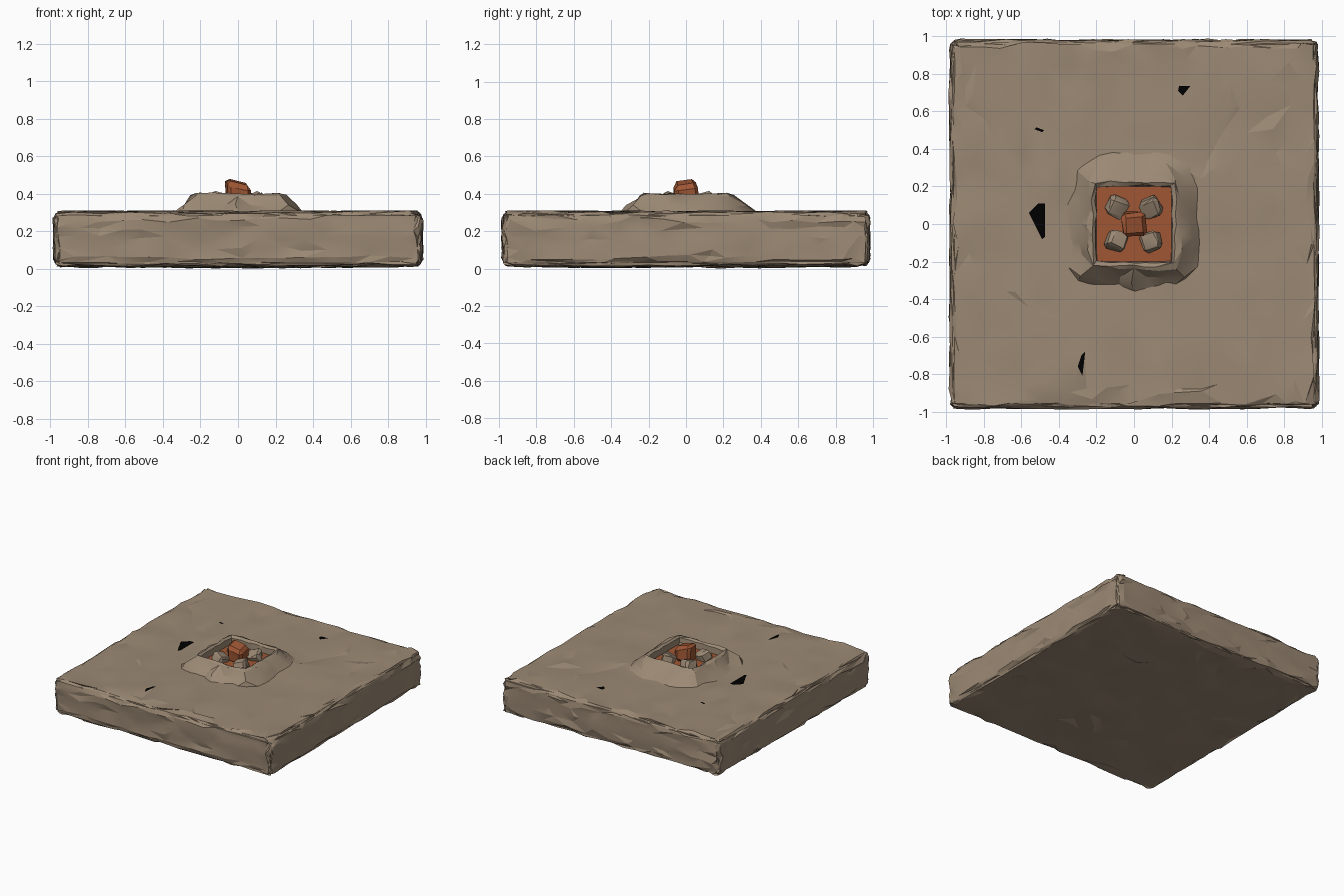
import bpy, bmesh, math, random
from mathutils import Vector, Euler

if "Cube" in bpy.data.objects:
    bpy.data.objects.remove(bpy.data.objects["Cube"])
random.seed(7)
R = random.uniform


def mat(name, col):
    m = bpy.data.materials.new(name)
    m.diffuse_color = (*col, 1)
    m.use_nodes = True
    m.node_tree.nodes["Principled BSDF"].inputs["Base Color"].default_value = m.diffuse_color
    return m


stone = mat("tan_stone", (0.33, 0.25, 0.175))
rust = mat("rust_orange", (0.35, 0.095, 0.035))
dark = mat("dark_gap", (0.0, 0.0, 0.0))


def finish(bm, name, mats, angle=None):
    bmesh.ops.recalc_face_normals(bm, faces=bm.faces)
    me = bpy.data.meshes.new(name)
    bm.to_mesh(me)
    bm.free()
    ob = bpy.data.objects.new(name, me)
    bpy.context.collection.objects.link(ob)
    for m in mats:
        me.materials.append(m)
    if angle:
        bpy.ops.object.select_all(action='DESELECT')
        ob.select_set(True)
        bpy.context.view_layer.objects.active = ob
        bpy.ops.object.shade_smooth_by_angle(angle=math.radians(angle))
    return ob


# Rough stone slab: a sliced box with rounded, chipped edges
H, Z0, Z1, RAD = 0.98, 0.015, 0.303, 0.045
bm = bmesh.new()
bmesh.ops.create_cube(bm, size=1)
for v in bm.verts:
    v.co = Vector((v.co.x * 2 * H, v.co.y * 2 * H, Z0 if v.co.z < 0 else Z1))
cuts = [-0.96, -0.93] + [-0.84 + i * 0.12 for i in range(15)] + [0.93, 0.96]
zc = [Z0 + 0.015, Z0 + RAD, 0.11, 0.165, 0.215, Z1 - RAD, Z1 - 0.015]
for axis, vals in ((0, cuts), (1, cuts), (2, zc)):
    n = Vector((0, 0, 0))
    n[axis] = 1
    for c in vals:
        bmesh.ops.bisect_plane(bm, geom=bm.verts[:] + bm.edges[:] + bm.faces[:],
                               plane_co=n * c, plane_no=n)
lo = Vector((-H + RAD, -H + RAD, Z0 + RAD))
hi = Vector((H - RAD, H - RAD, Z1 - RAD))
for v in bm.verts:
    inner = Vector([min(max(v.co[i], lo[i]), hi[i]) for i in range(3)])
    d = (v.co - inner).normalized()
    for i in range(3):                       # slide along the surface
        if abs(d[i]) < 0.01:
            inner[i] += R(-0.04, 0.04) if i < 2 else R(-0.015, 0.015)
    v.co = inner + d * (RAD + R(-0.009, 0.009))
    if d.z < -0.9:                           # underside sags to the ground
        v.co.z -= 0.008 * max(0, 1 - v.co.xy.length)
    v.co.z = max(v.co.z, 0)
bmesh.ops.triangulate(bm, faces=bm.faces[:])
finish(bm, "stone_slab", [stone], 14)


# Central mound with a square pit
def ring(bm, r, z, power, jit, n=24):
    out = []
    for i in range(n):
        a = 2 * math.pi * (i + 0.0) / n
        c, s = math.cos(a), math.sin(a)
        k = r / (abs(c) ** power + abs(s) ** power) ** (1 / power)
        x, y = k * c + R(-jit, jit), k * s + R(-jit, jit)
        if s > 0.75:
            y += (r - 0.24) * 0.4 if r > 0.24 else 0
        out.append(bm.verts.new((x, y, z + R(-jit, jit) * 0.5)))
    return out


bm = bmesh.new()
rings = [ring(bm, *p) for p in ((0.36, 0.285, 4, 0.02), (0.30, 0.335, 6, 0.02),
                                (0.245, 0.39, 12, 0.012), (0.222, 0.402, 16, 0.008),
                                (0.203, 0.39, 30, 0.006), (0.200, 0.325, 30, 0.0))]
for a, b in zip(rings, rings[1:]):
    for i in range(len(a)):
        j = (i + 1) % len(a)
        bm.faces.new((a[i], a[j], b[j], b[i]))
bmesh.ops.triangulate(bm, faces=bm.faces[:])
finish(bm, "pit_rim", [stone], 20)

# Rust coloured pit floor
bm = bmesh.new()
bmesh.ops.create_cube(bm, size=1)
for v in bm.verts:
    v.co = Vector((v.co.x * 0.40, v.co.y * 0.40, 0.32 + v.co.z * 0.04))
finish(bm, "pit_floor", [rust])


def rock(name, m, loc, size, rot, jit):
    bm = bmesh.new()
    bmesh.ops.create_cube(bm, size=1)
    bmesh.ops.bevel(bm, geom=bm.edges[:], offset=0.16, segments=1, affect='EDGES')
    e = Euler(rot)
    for v in bm.verts:
        p = Vector([v.co[i] * size[i] + R(-jit, jit) for i in range(3)])
        p.rotate(e)
        v.co = p + Vector(loc)
    bmesh.ops.triangulate(bm, faces=bm.faces[:])
    return finish(bm, name, [m], 25)


# Four small stones leaning around the centre lump
for i, (sx, sy) in enumerate(((1, 1), (-1, 1), (-1, -1), (1, -1))):
    rock(f"pit_stone_{i + 1}", stone, (0.09 * sx, 0.09 * sy, 0.36), (0.10, 0.10, 0.07),
         (0.25 * sy, -0.25 * sx, 0.35 * sx), 0.006)

# Rust lump in the middle, with a sloping top
lump = rock("centre_lump", rust, (0, 0, 0.395), (0.125, 0.125, 0.12), (0.1, 0.0, 0.1), 0.004)
for v in lump.data.vertices:
    if v.co.z > 0.41:
        v.co.z += 0.018 - 0.28 * (v.co.x + 0.01) - 0.35 * max(0, abs(v.co.y) - 0.015)

# Dark gaps where chips are missing from the top
gaps = [((-0.56, 0.06), (-0.49, -0.08), (-0.475, -0.07), (-0.475, 0.11), (-0.51, 0.11)),
        ((0.235, 0.71), (0.26, 0.685), (0.30, 0.735), (0.24, 0.735)),
        ((-0.30, -0.76), (-0.275, -0.81), (-0.26, -0.68), (-0.28, -0.70)),
        ((-0.53, 0.505), (-0.49, 0.49), (-0.48, 0.50), (-0.52, 0.515))]
bm = bmesh.new()
for g in gaps:
    bm.faces.new([bm.verts.new((x, y, 0.3125)) for x, y in g])
finish(bm, "missing_chips", [dark])
for f in bpy.data.objects["missing_chips"].data.polygons:
    if f.normal.z < 0:
        f.flip()
